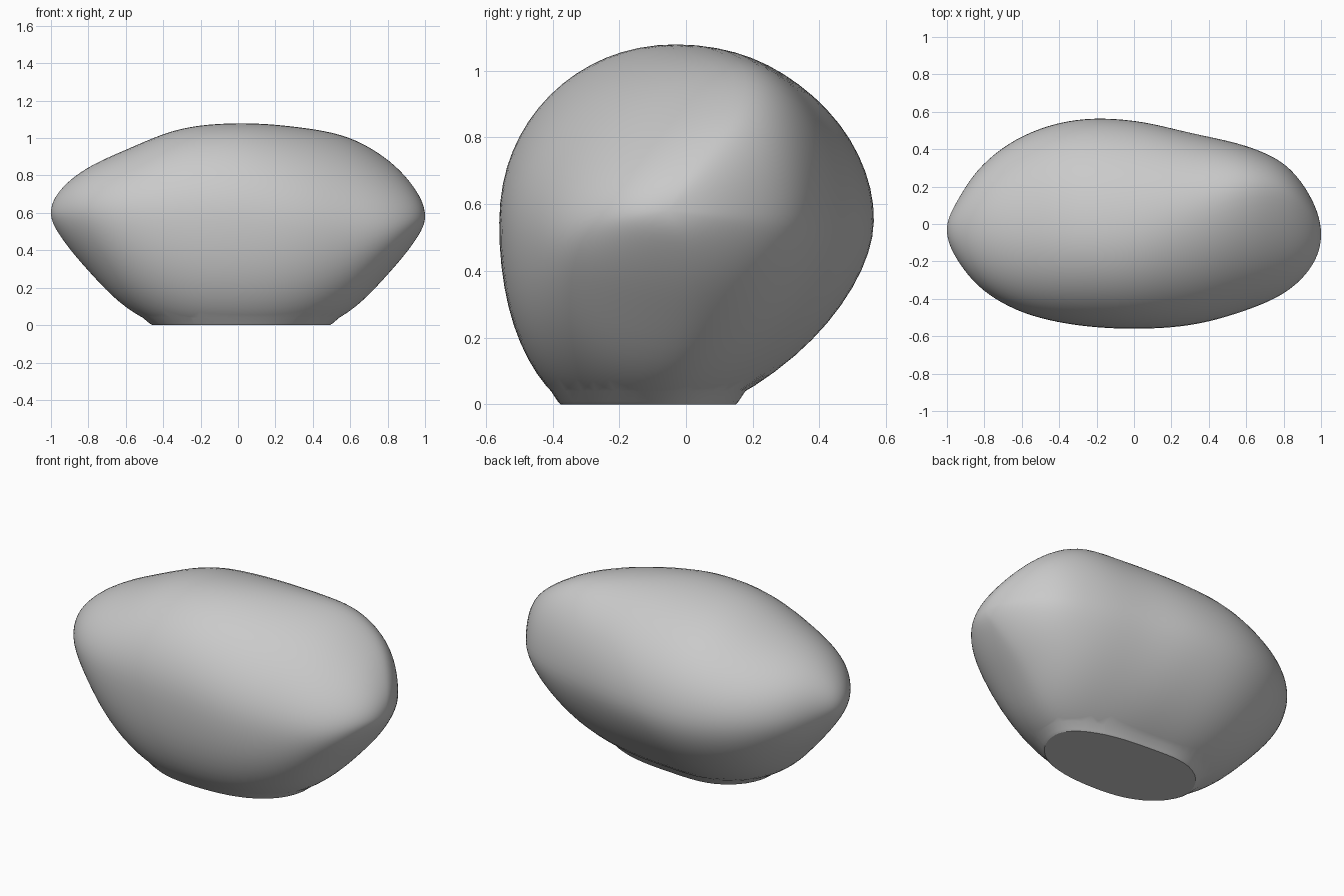
import bpy
import bmesh
from math import cos, sin, pi
from mathutils import Vector

RING_POINTS = 64
STEPS_PER_STATION = 6

# Cross-sections from the left tip to the right tip, evenly spaced in angle.
# Each row: crest z, crest y, back y, back z, keel z, keel y, front y, front z,
# fullness of the lower front
STATIONS = [
    (.60, -.03, -.03, .60, .60, -.03, -.03, .60, 1.8),
    (.72, -.03, .11, .60, .48, -.03, -.18, .60, 1.75),
    (.84, -.03, .32, .57, .30, -.05, -.355, .60, 1.7),
    (.945, -.04, .48, .55, .08, -.10, -.48, .58, 1.95),
    (1.055, -.05, .565, .54, -.05, -.13, -.545, .57, 2.2),
    (1.085, -.04, .56, .55, -.08, -.14, -.565, .56, 2.25),
    (1.065, .05, .49, .56, -.06, -.11, -.545, .53, 2.2),
    (1.01, .15, .425, .56, .06, -.05, -.47, .51, 2.15),
    (.88, .14, .32, .56, .28, .0, -.37, .52, 2.1),
    (.72, .03, .13, .57, .46, -.02, -.225, .56, 2),
    (.58, -.06, -.06, .58, .58, -.06, -.06, .58, 2),
]


def spline(a, b, c, d, t):
    """Smooth interpolation between b and c."""
    return b + .5 * t * (c - a + t * (2*a - 5*b + 4*c - d + t * (3*(b - c) + d - a)))


def mirrored(end, inner):
    return tuple(2 * e - i for e, i in zip(end, inner))


def section(position):
    """Outline values at a fractional station number."""
    rows = [mirrored(STATIONS[0], STATIONS[1])] + STATIONS
    rows.append(mirrored(STATIONS[-1], STATIONS[-2]))
    i = min(int(position), len(STATIONS) - 2)
    return [spline(*values, position - i) for values in zip(*rows[i:i + 4])]


def ring(position):
    """Closed outline made of four rounded quarters between the extremes."""
    (crest_z, crest_y, back_y, back_z, keel_z, keel_y,
     front_y, front_z, fullness) = section(position)
    x = -cos(pi * position / (len(STATIONS) - 1))
    right, left = max(0, x), max(0, -x)
    points = []
    for k in range(RING_POINTS):
        angle = 2 * pi * k / RING_POINTS
        c, s = cos(angle), sin(angle)
        upper, back = s >= 0, c >= 0
        mid_y, end_z = (crest_y, crest_z) if upper else (keel_y, keel_z)
        side_y, side_z = (back_y, back_z) if back else (front_y, front_z)
        if upper:
            power = 2 + .2 * right if back else 2 - .25 * right
        else:
            power = 1.6 + .3 * left if back else fullness
        across, along = abs(c) ** (2 / power), abs(s) ** (2 / power)
        points.append((x, mid_y + (side_y - mid_y) * across,
                       side_z + (end_z - side_z) * along))
    return points


def add_foot(bm):
    """Trim the underside and turn the rim in to a flat resting base."""
    cut = bmesh.ops.bisect_plane(bm, geom=bm.verts[:] + bm.edges[:] + bm.faces[:],
                                 plane_co=(0, 0, .04), plane_no=(0, 0, 1),
                                 clear_inner=True)
    rim = [g for g in cut["geom_cut"] if isinstance(g, bmesh.types.BMVert)]
    bmesh.ops.remove_doubles(bm, verts=rim, dist=.006)
    edges = [e for e in bm.edges if e.is_boundary]
    for scale, height in ((.93, .009), (.97, 0)):
        out = bmesh.ops.extrude_edge_only(bm, edges=edges)["geom"]
        verts = [g for g in out if isinstance(g, bmesh.types.BMVert)]
        edges = [g for g in out if isinstance(g, bmesh.types.BMEdge)
                 and g.is_boundary]
        centre = sum((v.co for v in verts), Vector()) / len(verts)
        for v in verts:
            v.co = centre + (v.co - centre) * scale
            v.co.z = height
    bmesh.ops.contextual_create(bm, geom=edges)


def build_stone():
    bm = bmesh.new()
    count = (len(STATIONS) - 1) * STEPS_PER_STATION
    rings = [[bm.verts.new(p) for p in ring(i / STEPS_PER_STATION)]
             for i in range(1, count)]
    # Skin between neighbouring rings
    for a, b in zip(rings, rings[1:]):
        for k in range(RING_POINTS):
            n = (k + 1) % RING_POINTS
            bm.faces.new((a[k], a[n], b[n], b[k]))
    # Rounded tips
    for loop, row, x in ((rings[0], STATIONS[0], -1), (rings[-1], STATIONS[-1], 1)):
        tip = bm.verts.new((x, row[1], row[0]))
        for k in range(RING_POINTS):
            bm.faces.new((loop[k], loop[(k + 1) % RING_POINTS], tip))
    # Soften the seams between the quarters
    for _ in range(8):
        bmesh.ops.smooth_vert(bm, verts=bm.verts, factor=.5,
                              use_axis_y=True, use_axis_z=True)
    add_foot(bm)
    bmesh.ops.recalc_face_normals(bm, faces=bm.faces)
    mesh = bpy.data.meshes.new("stone")
    bm.to_mesh(mesh)
    bm.free()
    obj = bpy.data.objects.new("stone", mesh)
    bpy.context.collection.objects.link(obj)
    return obj


default = bpy.data.objects.get("Cube")
if default:
    bpy.data.objects.remove(default)

stone = build_stone()

# Plain grey stone
grey = bpy.data.materials.new("stone grey")
grey.use_nodes = True
colour = (.59, .59, .59, 1)
grey.diffuse_color = colour
grey.node_tree.nodes["Principled BSDF"].inputs["Base Color"].default_value = colour
stone.data.materials.append(grey)

bpy.ops.object.select_all(action="DESELECT")
stone.select_set(True)
bpy.context.view_layer.objects.active = stone
bpy.ops.object.shade_smooth_by_angle(angle=pi / 6)
